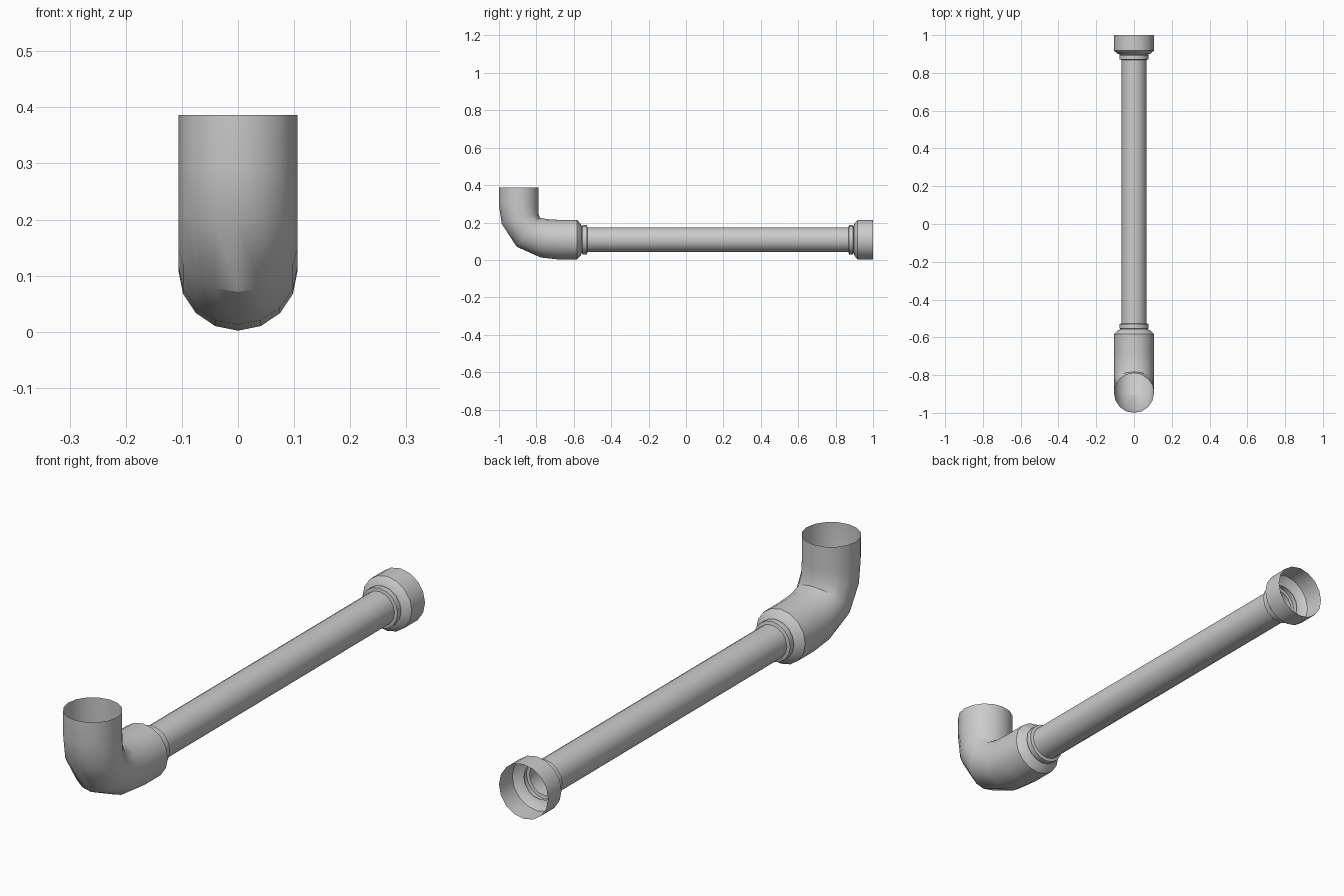
import bpy, math
from mathutils import Vector

if "Cube" in bpy.data.objects:
    bpy.data.objects.remove(bpy.data.objects["Cube"])

SIDES = 16
ZC = 0.108      # height of the pipe axis
R = 0.106       # socket radius
RP = 0.066      # pipe radius
RC = 0.078      # collar radius


def tube(name, rings, flat_bands=()):
    """Open shell through rings given as (outer yz, inner yz, x radius)."""
    verts, faces, bands = [], [], []
    for outer, inner, rx in rings:
        o, i = Vector((0, *outer)), Vector((0, *inner))
        c = (o + i) / 2
        for k in range(SIDES):
            a = 2 * math.pi * k / SIDES
            verts.append(c + (o - c) * math.cos(a) + Vector((rx * math.sin(a), 0, 0)))
    for b in range(len(rings) - 1):
        for k in range(SIDES):
            n = (k + 1) % SIDES
            faces.append((b * SIDES + k, (b + 1) * SIDES + k,
                          (b + 1) * SIDES + n, b * SIDES + n))
            bands.append(b)
    me = bpy.data.meshes.new(name)
    me.from_pydata([tuple(v) for v in verts], [], faces)
    me.update()
    for p, b in zip(me.polygons, bands):
        p.use_smooth = b not in flat_bands
    me.set_sharp_from_angle(angle=math.radians(30))
    ob = bpy.data.objects.new(name, me)
    bpy.context.collection.objects.link(ob)
    return ob


def straight(profile):
    """Round rings about the pipe axis from (y, radius) pairs."""
    return [((y, ZC - r), (y, ZC + r), r) for y, r in profile]


# elbow: upright socket, faceted bend, horizontal socket with tapered mouth
bend = [
    ((-1.0, 0.386), (-0.789, 0.386), R),
    ((-1.0, 0.293), (-0.789, 0.293), R),
    ((-0.985, 0.193), (-0.789, 0.25), R),
    ((-0.906, 0.071), (-0.782, 0.226), R),
    ((-0.778, 0.013), (-0.745, 0.218), R),
]
mouth = straight([(-0.68, R), (-0.583, R), (-0.563, 0.085), (-0.557, 0.07)])
tube("elbow", bend + mouth, flat_bands=(1, 2, 3, 4))

# long pipe with a raised collar at each end
tube("pipe", straight([
    (-0.557, 0.07), (-0.553, RC), (-0.53, RC), (-0.527, RP),
    (0.869, RP), (0.871, RC), (0.893, RC), (0.897, 0.07)]))

# open end socket
tube("end_socket", straight([(0.897, 0.07), (0.90, 0.085), (0.918, R), (1.0, R)]))
